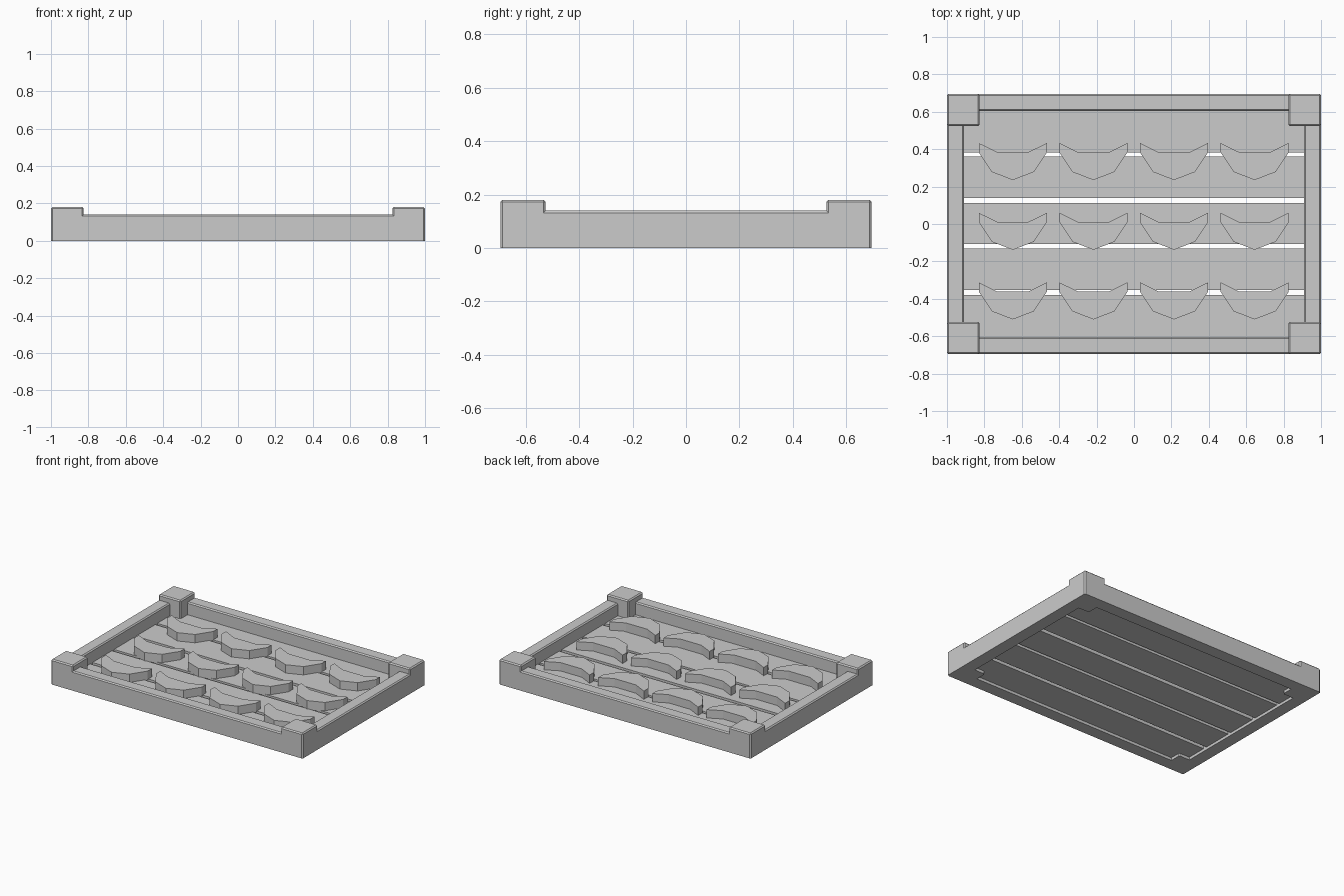
import bpy
import bmesh

if "Cube" in bpy.data.objects:
    bpy.data.objects.remove(bpy.data.objects["Cube"], do_unlink=True)

GREY = (0.6, 0.6, 0.6, 1)
grey = bpy.data.materials.new("light grey")
grey.use_nodes = True
grey.diffuse_color = GREY
grey.node_tree.nodes["Principled BSDF"].inputs["Base Color"].default_value = GREY


def finish(name, bm):
    bmesh.ops.recalc_face_normals(bm, faces=bm.faces)
    mesh = bpy.data.meshes.new(name)
    bm.to_mesh(mesh)
    bm.free()
    mesh.materials.append(grey)
    obj = bpy.data.objects.new(name, mesh)
    bpy.context.collection.objects.link(obj)
    return obj


def prism(name, outline, bottom, top):
    bm = bmesh.new()
    face = bm.faces.new([bm.verts.new((x, y, bottom)) for x, y in outline])
    side = bmesh.ops.extrude_face_region(bm, geom=[face])["geom"]
    for v in side:
        if isinstance(v, bmesh.types.BMVert):
            v.co.z = top
    return finish(name, bm)


# Frame: rails and taller corner posts as one body, from stacked cells
cuts = [(-1, -.91, -.825, .825, .91, 1),
        (-.695, -.605, -.525, .525, .605, .695),
        (0, .14, .18)]


def solid(i, j, k):
    if not (0 <= i < 5 and 0 <= j < 5 and 0 <= k < 2):
        return False
    post = i != 2 and j != 2
    return post or (k == 0 and (i in (0, 4) or j in (0, 4)))


bm = bmesh.new()
grid = {}


def corner(key):
    if key not in grid:
        grid[key] = bm.verts.new([cuts[a][key[a]] for a in range(3)])
    return grid[key]


for cell in [(i, j, k) for i in range(5) for j in range(5) for k in range(2)]:
    if not solid(*cell):
        continue
    for axis in range(3):
        for step in (0, 1):
            near = list(cell)
            near[axis] += 2 * step - 1
            if solid(*near):
                continue
            u, v = [a for a in range(3) if a != axis]
            loop = []
            for du, dv in ((0, 0), (1, 0), (1, 1), (0, 1)):
                key = list(cell)
                key[axis] += step
                key[u] += du
                key[v] += dv
                loop.append(corner(tuple(key)))
            bm.faces.new(loop)
bmesh.ops.recalc_face_normals(bm, faces=bm.faces)
bmesh.ops.dissolve_limit(bm, angle_limit=.01, verts=bm.verts, edges=bm.edges)
# Soften the outward edges above the base
edges = [e for e in bm.edges if max(v.co.z for v in e.verts) > .01
         and len(e.link_faces) == 2 and e.calc_face_angle_signed() > .5]
bmesh.ops.bevel(bm, geom=edges, offset=.008, segments=1, affect='EDGES',
                clamp_overlap=True)
finish("tray_frame", bm)

# Floor slats with narrow gaps, notched round the posts by overlap
for n, (low, high) in enumerate([(-.606, -.38), (-.353, -.132), (-.108, .112),
                                 (.14, .36), (.383, .606)]):
    prism(f"floor_slat_{n + 1}",
          [(-.911, low), (.911, low), (.911, high), (-.911, high)], .02, .05)

# Crescent slices in three rows of four
half = [(0, -.198), (.112, -.155), (.182, -.05), (.182, 0), (.085, -.048)]
crescent = half + [(-x, y) for x, y in reversed(half[1:])]
for row, y0 in enumerate((.433, .06, -.312)):
    for col in range(4):
        x0 = -.648 + .431 * col
        prism(f"crescent_slice_{row + 1}_{col + 1}",
              [(x0 + x, y0 + y) for x, y in crescent], .045, .11)
